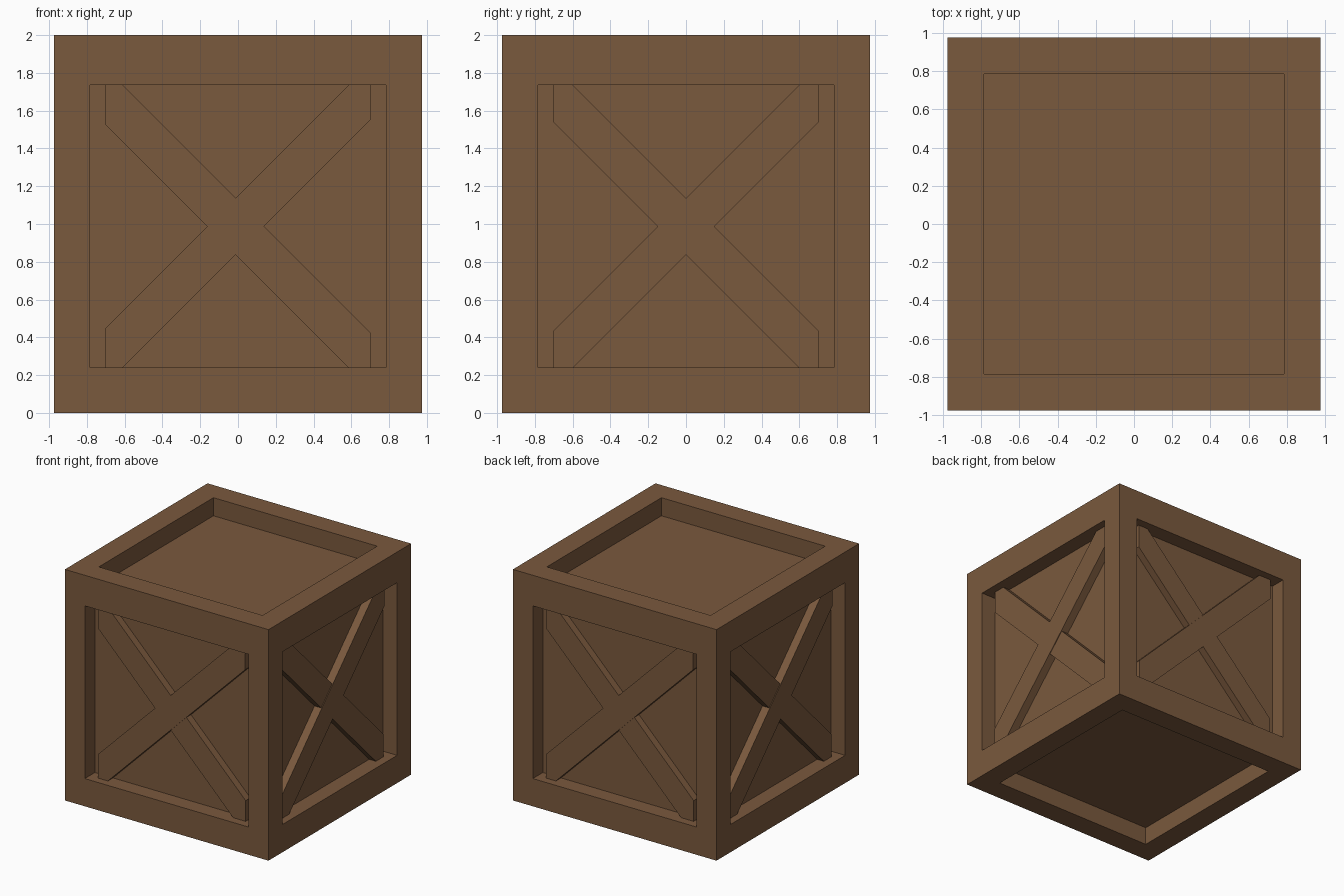
import bpy, bmesh, math
from mathutils import Matrix

if "Cube" in bpy.data.objects:
    bpy.data.objects.remove(bpy.data.objects["Cube"])

HALF = 0.975            # outer half width
OPEN = 0.705            # half width of the openings
Z0, Z1 = 0.24, 1.735    # bottom and top of the side openings
ZC = (Z0 + Z1) / 2
SIDE_DEPTH, CAP_DEPTH = 0.137, 0.157
BAND = 0.15             # half plank width measured along the z axis

wood = bpy.data.materials.new("brown wood")
wood.diffuse_color = (0.195, 0.100, 0.047, 1)
wood.use_nodes = True
wood.node_tree.nodes["Principled BSDF"].inputs["Base Color"].default_value = wood.diffuse_color


def make_object(name, bm):
    bmesh.ops.recalc_face_normals(bm, faces=bm.faces[:])
    mesh = bpy.data.meshes.new(name)
    bm.to_mesh(mesh)
    bm.free()
    mesh.materials.append(wood)
    obj = bpy.data.objects.new(name, mesh)
    bpy.context.collection.objects.link(obj)
    return obj


def crate_body():
    # Box with a framed recess on all six faces
    bm = bmesh.new()
    bmesh.ops.create_cube(bm, size=1, matrix=Matrix.Translation((0, 0, 1))
                          @ Matrix.Diagonal((2 * HALF, 2 * HALF, 2, 1)))
    panels = bm.faces[:]
    bmesh.ops.inset_individual(bm, faces=panels, thickness=HALF - OPEN, depth=0)
    for f in panels:
        f.normal_update()
        if abs(f.normal.z) < 0.5:
            for v in f.verts:
                v.co.z = Z1 if v.co.z > 1 else Z0
    # Push the panels inwards
    inner = bmesh.ops.extrude_discrete_faces(bm, faces=panels)["faces"]
    for f in inner:
        f.normal_update()
        depth = CAP_DEPTH if abs(f.normal.z) > 0.5 else SIDE_DEPTH
        bmesh.ops.translate(bm, verts=f.verts[:], vec=f.normal * -depth)
    make_object("crate_body", bm)


def brace(name, side, mirror, shift, inset):
    # Diagonal plank clipped to the opening, as a six-sided prism
    c = shift * mirror
    outline = [(-OPEN, Z0), (c + Z0 - ZC + BAND, Z0), (OPEN, ZC + OPEN - c - BAND),
               (OPEN, Z1), (c + Z1 - ZC - BAND, Z1), (-OPEN, ZC - OPEN - c + BAND)]
    bm = bmesh.new()
    front = bm.faces.new([bm.verts.new((x * mirror, -HALF + inset, z)) for x, z in outline])
    back = bmesh.ops.extrude_face_region(bm, geom=[front], use_keep_orig=True)["geom"]
    for v in back:
        if isinstance(v, bmesh.types.BMVert):
            v.co.y = -HALF + SIDE_DEPTH
    bm.transform(Matrix.Rotation(side * math.pi / 2, 4, 'Z'))
    make_object(name, bm)


crate_body()
for i, label in enumerate(("front", "right", "back", "left")):
    shift = -0.013 if i % 2 == 0 else 0.0
    brace(label + "_rising_brace", i, 1, shift, 0.067)
    brace(label + "_falling_brace", i, -1, shift, 0.073)
